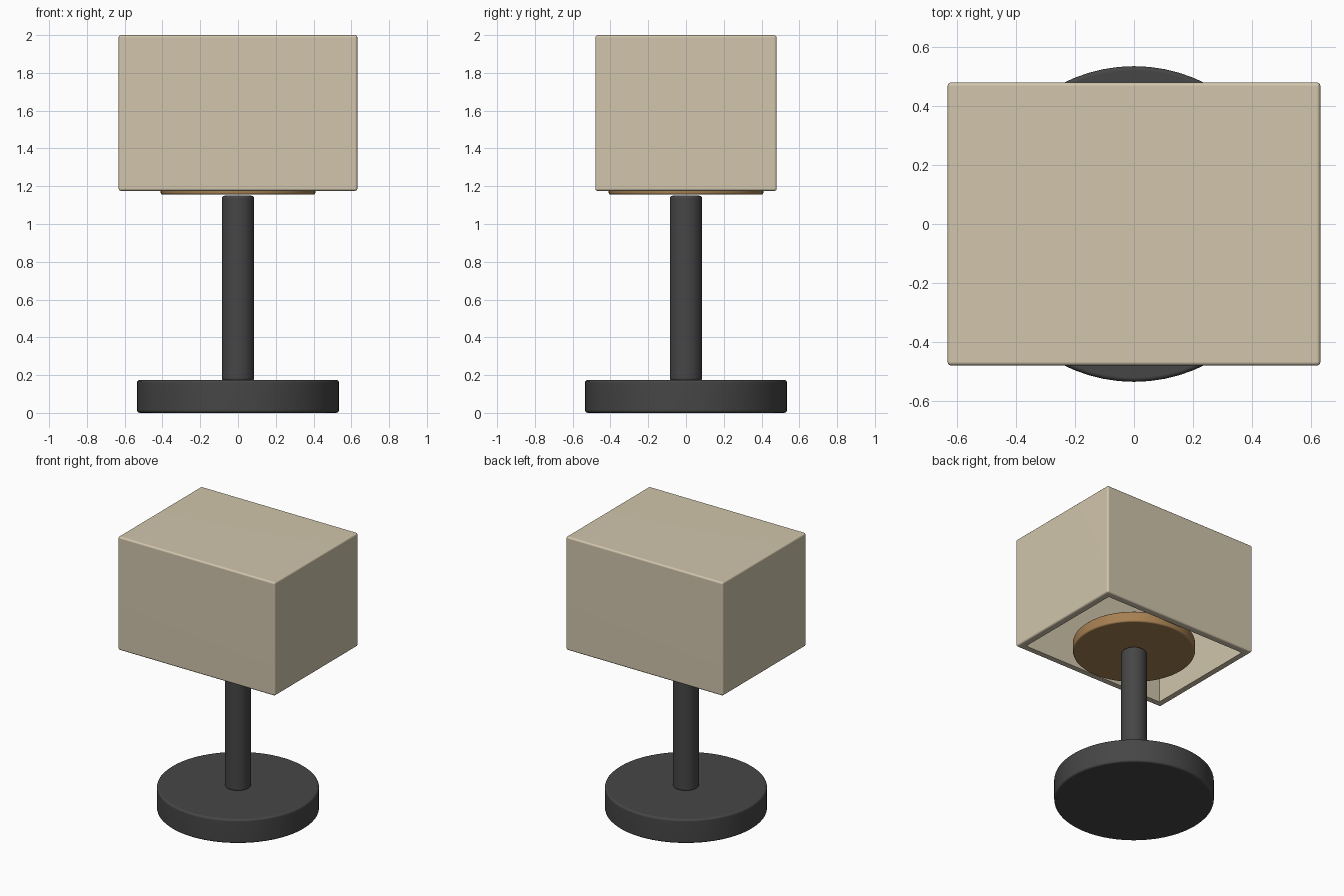
import bpy, bmesh, math
from mathutils import Matrix, Vector

if "Cube" in bpy.data.objects:
    bpy.data.objects.remove(bpy.data.objects["Cube"])


def srgb(r, g, b):
    def lin(c):
        c /= 255
        return c / 12.92 if c <= 0.04045 else ((c + 0.055) / 1.055) ** 2.4
    return (lin(r), lin(g), lin(b), 1)


def material(name, colour):
    m = bpy.data.materials.new(name)
    m.diffuse_color = colour
    m.use_nodes = True
    m.node_tree.nodes["Principled BSDF"].inputs["Base Color"].default_value = m.diffuse_color
    return m


beige = material("beige_fabric", srgb(209, 197, 172))
charcoal = material("charcoal_metal", srgb(70, 70, 70))
wood = material("warm_wood", srgb(166, 128, 82))


def round_edges(bm, width):
    # Soften every hard outer edge
    hard = [e for e in bm.edges if e.calc_face_angle(0) > math.radians(40)]
    bmesh.ops.bevel(bm, geom=hard, offset=width, segments=3, profile=0.5,
                    affect='EDGES')


def finish(bm, name, mat):
    bmesh.ops.recalc_face_normals(bm, faces=bm.faces)
    me = bpy.data.meshes.new(name)
    bm.to_mesh(me)
    bm.free()
    me.materials.append(mat)
    ob = bpy.data.objects.new(name, me)
    bpy.context.collection.objects.link(ob)
    bpy.ops.object.select_all(action='DESELECT')
    ob.select_set(True)
    bpy.context.view_layer.objects.active = ob
    bpy.ops.object.shade_smooth_by_angle(angle=math.radians(40))
    wn = ob.modifiers.new("flat_normals", 'WEIGHTED_NORMAL')
    wn.keep_sharp = True
    return ob


def disc(name, radius, z0, z1, bevel, mat, sides=64):
    bm = bmesh.new()
    bmesh.ops.create_cone(bm, cap_ends=True, segments=sides, radius1=radius,
                          radius2=radius, depth=z1 - z0,
                          matrix=Matrix.Translation((0, 0, (z0 + z1) / 2)))
    round_edges(bm, bevel)
    return finish(bm, name, mat)


# Round foot, post and the plate under the shade
disc("base", 0.535, 0.0, 0.175, 0.015, charcoal)
disc("post", 0.086, 0.17, 1.15, 0.015, charcoal, 48)
disc("support_plate", 0.41, 1.155, 1.235, 0.012, wood)

# Box shade, hollow from below
bottom, top, bevel, wall = 1.175, 2.0, 0.013, 0.065
bm = bmesh.new()
bmesh.ops.create_cube(bm, size=1, matrix=Matrix.Translation(
    (0, 0, (bottom + top) / 2)) @ Matrix.Diagonal((1.264, 0.96, top - bottom, 1)))
round_edges(bm, bevel)
bm.normal_update()
under = [min(bm.faces, key=lambda f: f.calc_center_median().z)]
bmesh.ops.inset_region(bm, faces=under, thickness=wall - bevel)
ext = bmesh.ops.extrude_face_region(bm, geom=under)
verts = [v for v in ext["geom"] if isinstance(v, bmesh.types.BMVert)]
bmesh.ops.translate(bm, verts=verts, vec=Vector((0, 0, top - bottom - wall)))
if under[0].is_valid:
    bmesh.ops.delete(bm, geom=under, context='FACES_ONLY')
finish(bm, "shade", beige)
